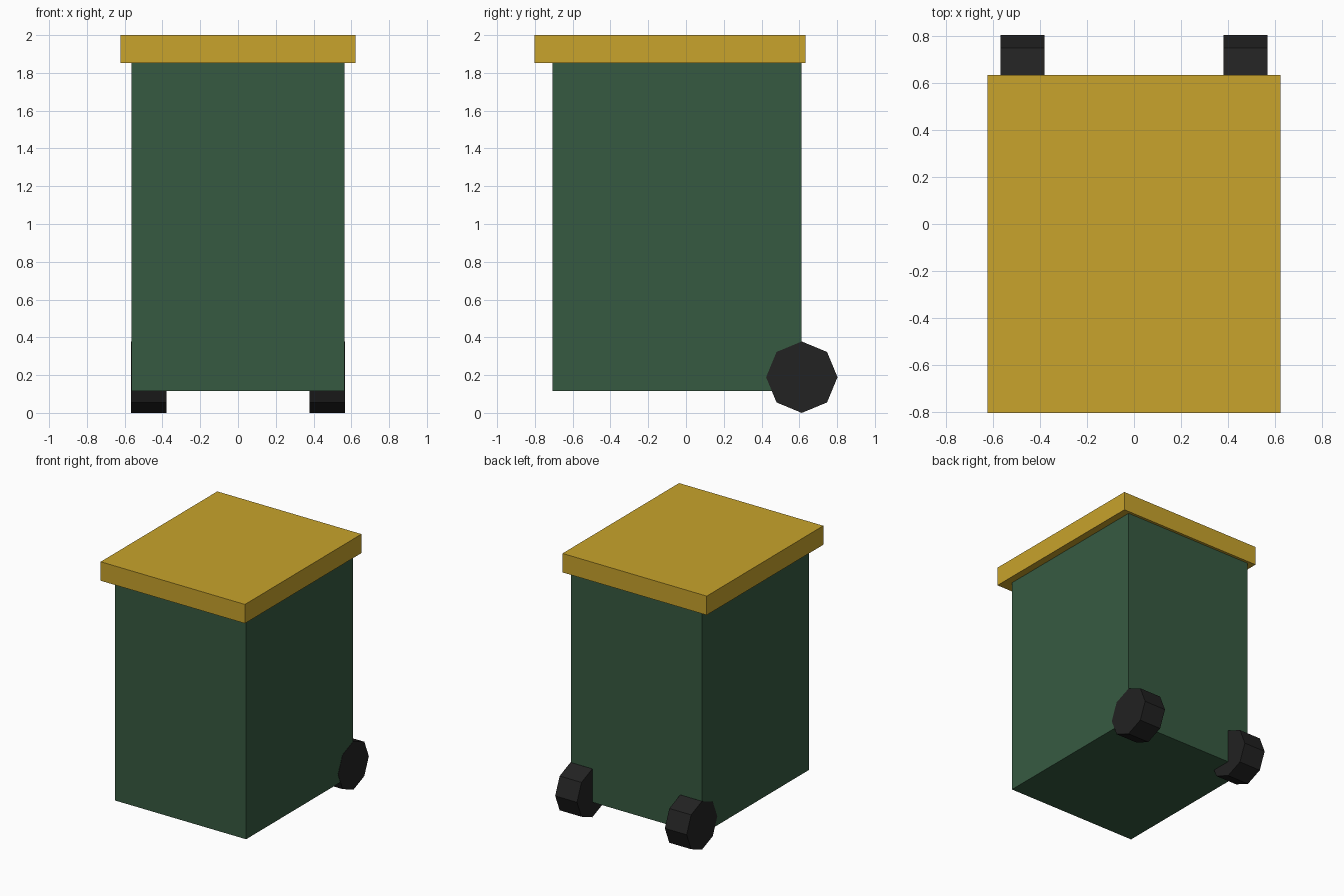
import bpy
import math

default = bpy.data.objects.get("Cube")
if default:
    bpy.data.objects.remove(default, do_unlink=True)


def material(name, rgb):
    mat = bpy.data.materials.new(name)
    mat.use_nodes = True
    colour = (*rgb, 1.0)
    mat.diffuse_color = colour
    mat.node_tree.nodes["Principled BSDF"].inputs["Base Color"].default_value = colour
    return mat


def finish(name, mat):
    obj = bpy.context.object
    obj.name = obj.data.name = name
    obj.data.materials.append(mat)
    bpy.ops.object.transform_apply(location=False, rotation=True, scale=True)
    return obj


def box(name, low, high, mat):
    bpy.ops.mesh.primitive_cube_add(
        size=1, location=[(a + b) / 2 for a, b in zip(low, high)])
    bpy.context.object.scale = [b - a for a, b in zip(low, high)]
    return finish(name, mat)


green = material("dark green", (0.037, 0.102, 0.053))
yellow = material("mustard yellow", (0.578, 0.366, 0.025))
black = material("rubber black", (0.016, 0.016, 0.016))

# Bin body and overhanging lid
box("bin_body", (-0.565, -0.707, 0.117), (0.565, 0.612, 1.852), green)
box("lid", (-0.622, -0.803, 1.852), (0.622, 0.633, 2.0), yellow)

# Octagonal wheels sunk into the lower back corners, just proud of the sides
radius, inner, outer = 0.189, 0.379, 0.567
for side, sign in (("left", 1), ("right", -1)):
    bpy.ops.mesh.primitive_cylinder_add(
        vertices=8, radius=radius, depth=outer - inner,
        location=(sign * (inner + outer) / 2, 0.613, radius),
        rotation=(0, math.pi / 2, 0))
    finish(side + "_wheel", black)
